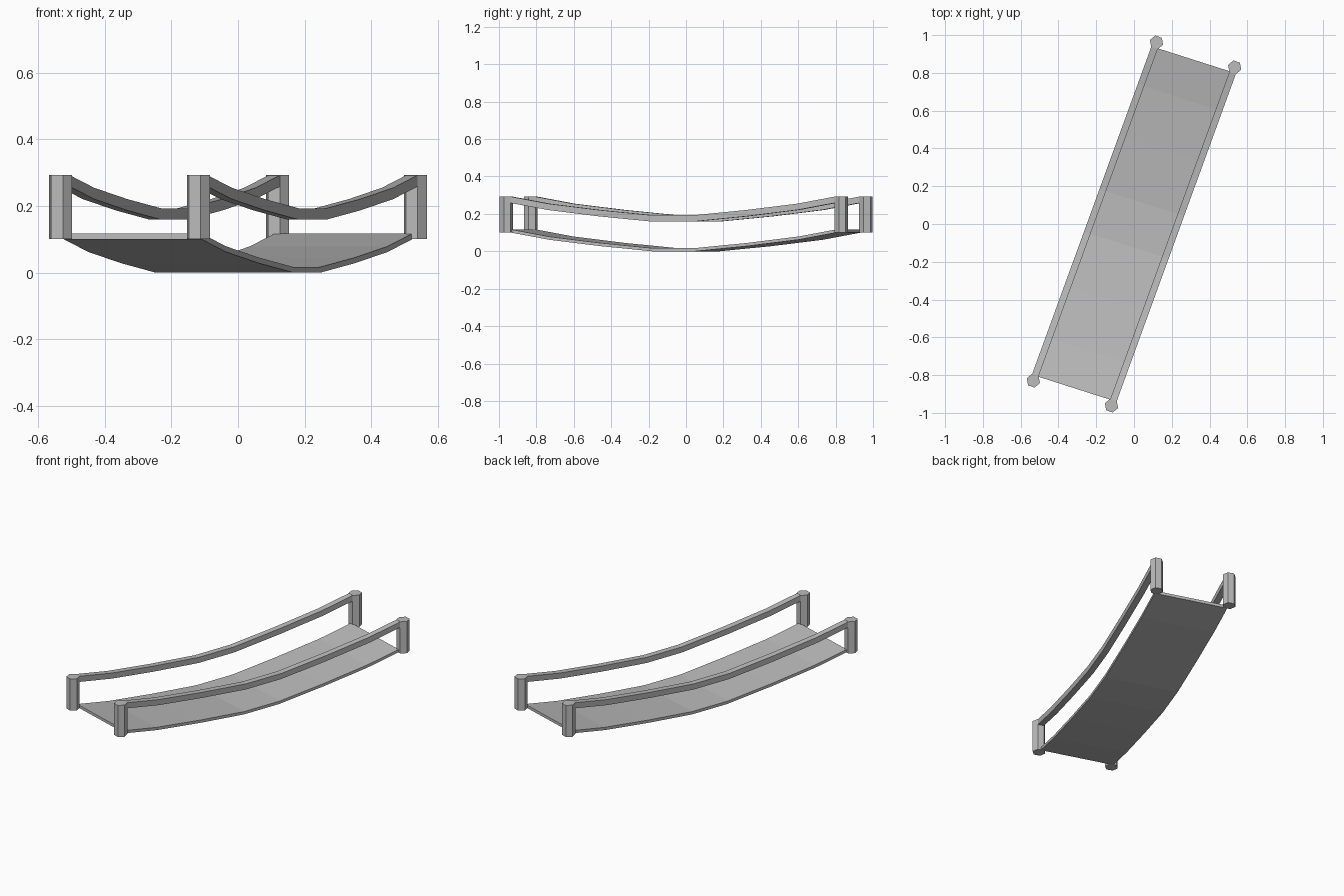
import bpy, bmesh, math
from mathutils import Matrix

cube = bpy.data.objects.get("Cube")
if cube:
    bpy.data.objects.remove(cube, do_unlink=True)

grey = bpy.data.materials.new("plain grey")
grey.use_nodes = True
grey.diffuse_color = (0.5, 0.5, 0.5, 1)
grey.node_tree.nodes["Principled BSDF"].inputs["Base Color"].default_value = (0.5, 0.5, 0.5, 1)

TURN = Matrix.Rotation(math.radians(-20), 4, "Z")
SKEW = 0.04          # the two ends are slightly out of square
HALF_WIDTH = 0.217   # centre line of the posts and rails

# Sagging underside: distance from the middle and height
HALF_SAG = [(0.12, 0.0), (0.42, 0.028), (0.71, 0.062), (0.925, 0.1)]
SAG = [(-y, z) for y, z in reversed(HALF_SAG)] + HALF_SAG


def finish(name, bm):
    for v in bm.verts:
        v.co = TURN @ v.co
    bmesh.ops.recalc_face_normals(bm, faces=bm.faces)
    mesh = bpy.data.meshes.new(name)
    bm.to_mesh(mesh)
    bm.free()
    mesh.materials.append(grey)
    obj = bpy.data.objects.new(name, mesh)
    bpy.context.collection.objects.link(obj)


def sagging_beam(name, x0, x1, lift, thick):
    """Rectangular section swept along the sag."""
    bm = bmesh.new()
    rings = []
    for y, z in SAG:
        section = [(x0, 0), (x1, 0), (x1, thick), (x0, thick)]
        rings.append([bm.verts.new((x, y + SKEW * x, z + lift + h)) for x, h in section])
    for a, b in zip(rings, rings[1:]):
        for i in range(4):
            j = (i + 1) % 4
            bm.faces.new((a[i], a[j], b[j], b[i]))
    bm.faces.new(rings[0])
    bm.faces.new(rings[-1])
    finish(name, bm)


def post(name, x, y):
    """Upright with six sides."""
    bm = bmesh.new()
    bmesh.ops.create_cone(bm, cap_ends=True, segments=6, radius1=0.037, radius2=0.037, depth=0.193)
    # Put a corner of the hexagon on the sideways axis
    corner = max(bm.verts, key=lambda v: v.co.x).co
    bmesh.ops.rotate(bm, verts=bm.verts, matrix=Matrix.Rotation(-math.atan2(corner.y, corner.x), 3, "Z"))
    bmesh.ops.translate(bm, verts=bm.verts, vec=(x, y + SKEW * x, 0.197))
    finish(name, bm)


# Walkway
sagging_beam("deck", -HALF_WIDTH, HALF_WIDTH, 0, 0.017)

# Handrails and end posts
for side, s in (("left", 1), ("right", -1)):
    x = s * HALF_WIDTH
    sagging_beam(side + "_handrail", x - 0.018, x + 0.018, 0.159, 0.034)
    for end, e in (("front", -1), ("back", 1)):
        post(f"{end}_{side}_post", x, e * 0.953)
